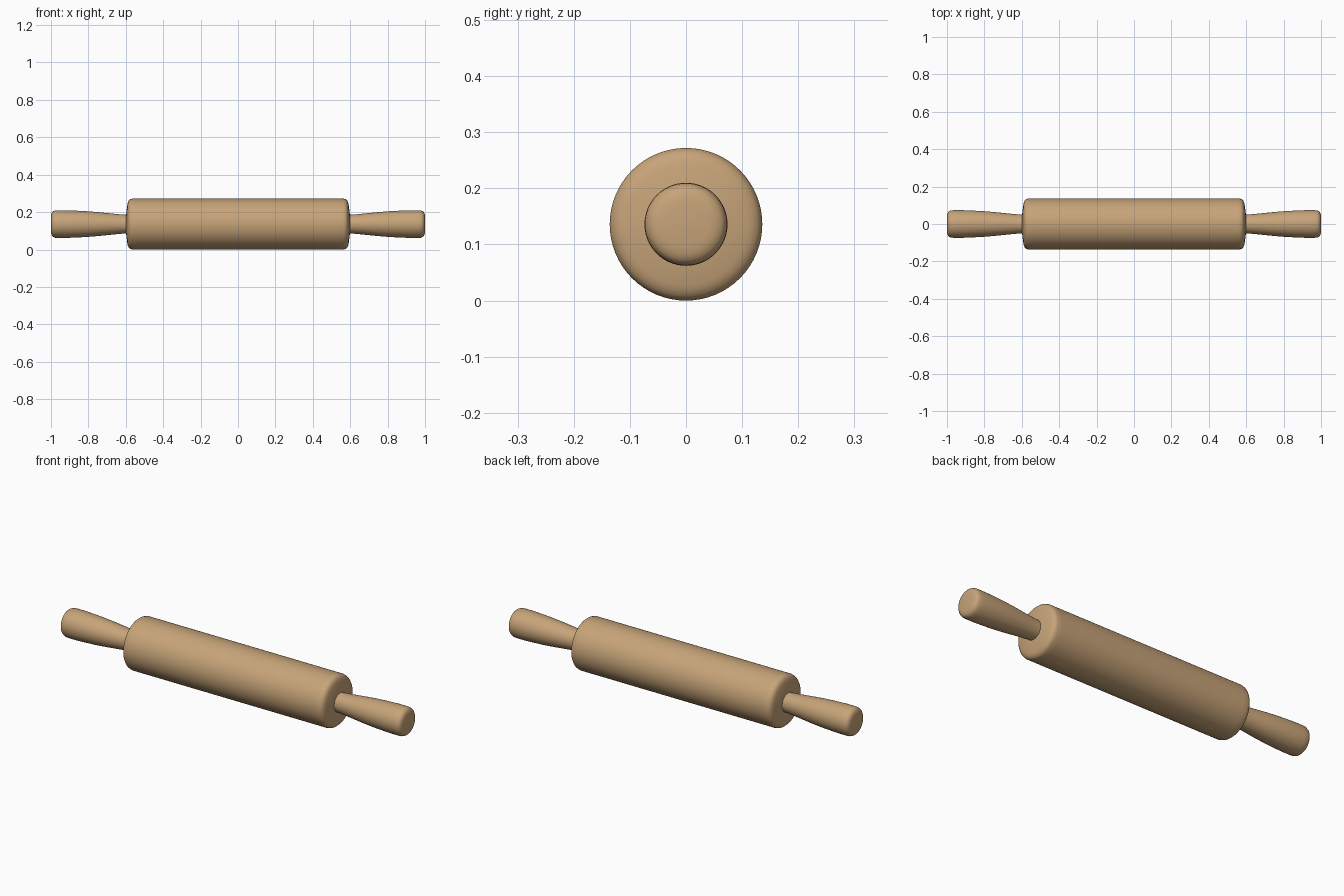
import bpy, bmesh, math
from mathutils import Vector

cube = bpy.data.objects.get("Cube")
if cube:
    bpy.data.objects.remove(cube)

RADIUS = 0.136

# Single wood colour
wood = bpy.data.materials.new("light_wood")
wood.use_nodes = True
wood.diffuse_color = (0.57, 0.37, 0.19, 1)
wood.node_tree.nodes["Principled BSDF"].inputs["Base Color"].default_value = wood.diffuse_color


def lathe(name, profile, steps=64):
    """Turn an (x, radius) profile around the x axis."""
    bm = bmesh.new()
    verts = [bm.verts.new((x, 0, r)) for x, r in profile]
    edges = [bm.edges.new(pair) for pair in zip(verts, verts[1:])]
    bmesh.ops.spin(bm, geom=verts + edges, cent=(0, 0, 0), axis=(1, 0, 0),
                   angle=math.tau, steps=steps, use_merge=False)
    bmesh.ops.remove_doubles(bm, verts=bm.verts, dist=0.0001)
    bmesh.ops.recalc_face_normals(bm, faces=bm.faces)
    mesh = bpy.data.meshes.new(name)
    bm.to_mesh(mesh)
    bm.free()
    mesh.materials.append(wood)
    obj = bpy.data.objects.new(name, mesh)
    bpy.context.collection.objects.link(obj)
    obj.location.z = RADIUS
    bpy.ops.object.select_all(action='DESELECT')
    obj.select_set(True)
    bpy.context.view_layer.objects.active = obj
    bpy.ops.object.shade_smooth_by_angle(angle=math.radians(40))
    return obj


def mirrored(half):
    """Mirror a half profile to the other end."""
    return [(-x, r) for x, r in half] + [(x, r) for x, r in reversed(half)]


# Barrel with softly rounded rims and slightly domed ends
barrel_end = [(0.595, 0), (0.598, 0.05), (0.597, 0.065), (0.591, 0.108), (0.588, 0.118),
              (0.583, 0.127), (0.576, 0.133), (0.565, RADIUS), (0.54, RADIUS)]
lathe("barrel", mirrored(barrel_end))

# Flared handles with rounded tips
handle = [(0.57, 0), (0.57, 0.05), (0.60, 0.05), (0.64, 0.053), (0.69, 0.058),
          (0.75, 0.064), (0.81, 0.069), (0.87, 0.072), (0.92, 0.074), (0.96, 0.074),
          (0.978, 0.073), (0.988, 0.069), (0.994, 0.063), (0.998, 0.053),
          (1.0, 0.04), (1.0, 0)]
for side, name in ((1, "left_handle"), (-1, "right_handle")):
    lathe(name, [(side * x, r) for x, r in handle])
